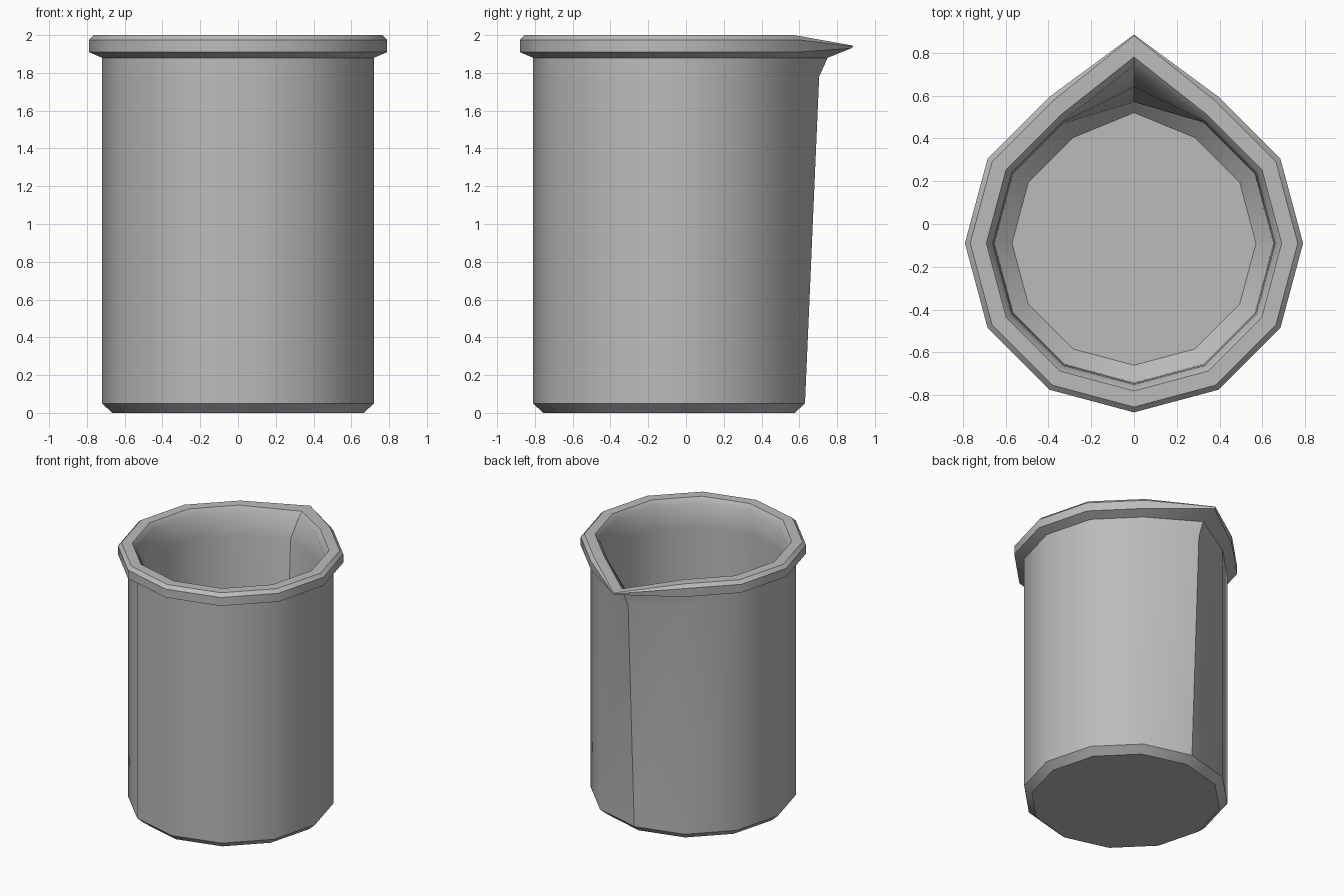
import bpy, bmesh
from math import sin, cos, pi, radians

cube = bpy.data.objects.get("Cube")
if cube:
    bpy.data.objects.remove(cube, do_unlink=True)

SIDES = 12
CENTRE_Y = -0.09

# Wall section from underside, over the rim, to the inner floor:
# (radius, height, radius at spout, height at spout)
SECTION = [
    (0.665, 0.00, 0.665, 0.00),
    (0.72, 0.05, 0.72, 0.05),
    (0.72, 1.78, 0.795, 1.78),
    (0.72, 1.88, 0.84, 1.88),
    (0.79, 1.91, 0.965, 1.93),
    (0.79, 1.975, 0.975, 1.94),
    (0.765, 2.00, 0.97, 1.945),
    (0.69, 2.00, 0.87, 1.94),
    (0.66, 1.96, 0.83, 1.91),
    (0.655, 1.78, 0.73, 1.78),
    (0.65, 0.14, 0.66, 0.14),
    (0.57, 0.07, 0.61, 0.07),
]

grey = bpy.data.materials.new("grey")
grey.use_nodes = True
colour = (0.5, 0.5, 0.5, 1)
grey.diffuse_color = colour
grey.node_tree.nodes["Principled BSDF"].inputs["Base Color"].default_value = colour

# Rings of the vessel; the vertex at the back is drawn out into the spout
bm = bmesh.new()
rings = []
for r, z, spout_r, spout_z in SECTION:
    ring = []
    for i in range(SIDES):
        a = pi / 2 + 2 * pi * i / SIDES
        rad, h = (spout_r, spout_z) if i == 0 else (r, z)
        ring.append(bm.verts.new((rad * cos(a), CENTRE_Y + rad * sin(a), h)))
    rings.append(ring)

for low, high in zip(rings, rings[1:]):
    for i in range(SIDES):
        j = (i + 1) % SIDES
        bm.faces.new((low[i], low[j], high[j], high[i]))

# Underside and inner floor
bm.faces.new(list(reversed(rings[0])))
bm.faces.new(rings[-1])
bmesh.ops.recalc_face_normals(bm, faces=bm.faces)

mesh = bpy.data.meshes.new("beaker_body")
bm.to_mesh(mesh)
bm.free()
mesh.materials.append(grey)
beaker = bpy.data.objects.new("beaker_body", mesh)
bpy.context.collection.objects.link(beaker)
bpy.context.view_layer.objects.active = beaker
beaker.select_set(True)
bpy.ops.object.shade_smooth_by_angle(angle=radians(40))
